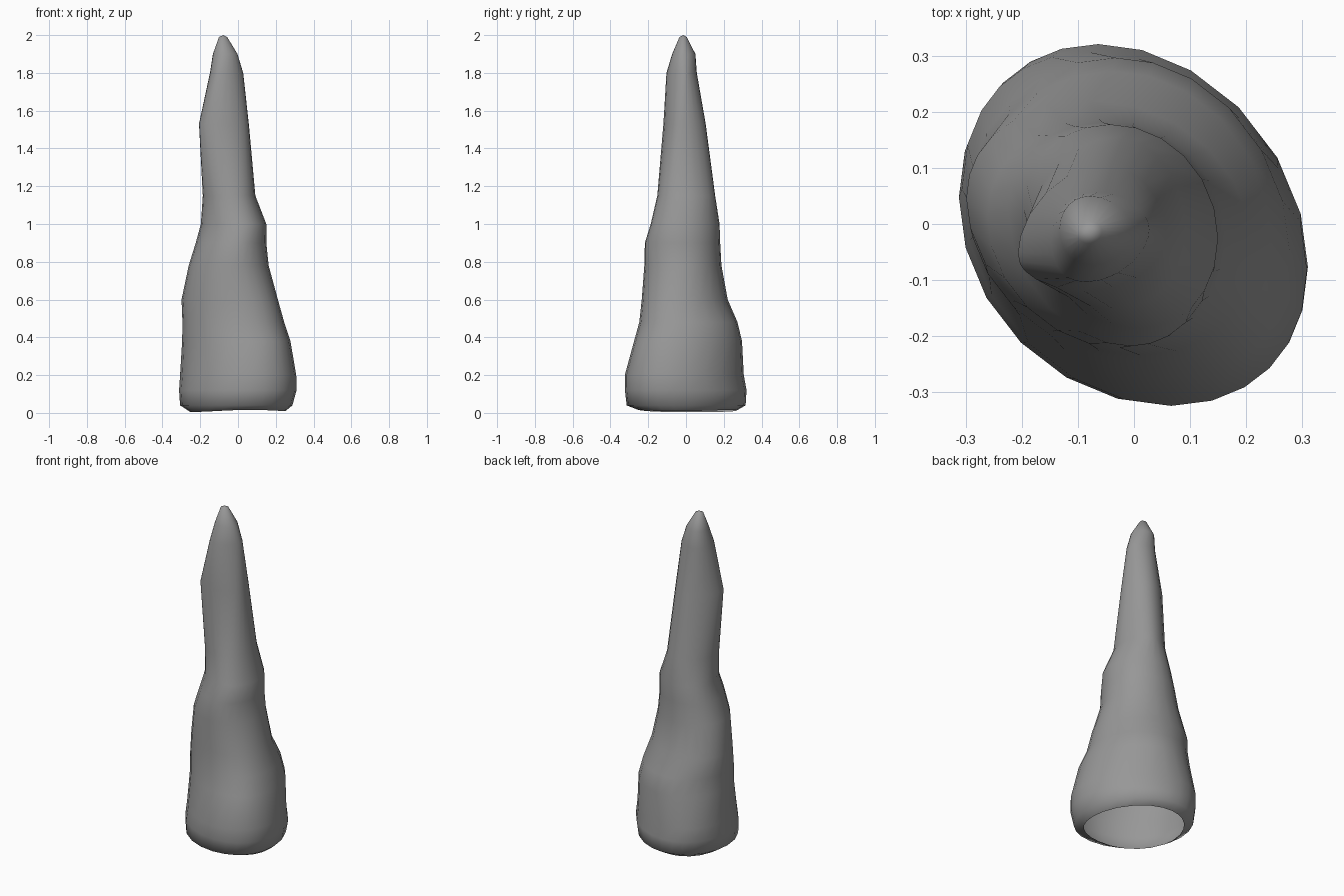
import bpy, bmesh
from math import sin, cos, pi

SIDES = 24

# Cross-sections: height, then reach from the axis in 8 compass directions
# (+x, +x+y, +y, -x+y, -x, -x-y, -y, +x-y)
SECTIONS = [
    (0.01, .250, .230, .270, .280, .250, .240, .250, .280),
    (0.04, .285, .272, .315, .332, .305, .292, .310, .338),
    (0.12, .308, .280, .320, .344, .310, .295, .320, .355),
    (0.20, .308, .267, .305, .344, .305, .285, .323, .353),
    (0.38, .267, .275, .290, .315, .290, .267, .265, .320),
    (0.48, .237, .248, .268, .300, .290, .262, .240, .272),
    (0.60, .205, .195, .215, .294, .295, .252, .230, .244),
    (0.78, .160, .160, .185, .244, .260, .240, .220, .194),
    (0.90, .150, .150, .180, .222, .225, .210, .220, .188),
    (1.00, .147, .152, .175, .205, .195, .182, .185, .180),
    (1.15, .090, .115, .155, .170, .187, .180, .150, .122),
    (1.53, .055, .065, .105, .150, .205, .200, .115, .080),
    (1.80, .032, .022, .060, .110, .150, .150, .107, .042),
    (1.90, .000, .000, .052, .105, .134, .120, .075, .020),
    (1.99, -.058, -.045, .003, .065, .100, .089, .034, -.025),
]


def outline(reach):
    """Smooth closed outline touching the given reach in each direction."""
    n = len(reach)
    waves = [(k, 2 / n * sum(h * cos(k * 2 * pi * i / n) for i, h in enumerate(reach)),
              2 / n * sum(h * sin(k * 2 * pi * i / n) for i, h in enumerate(reach)))
             for k in (1, 2, 3)]
    waves[2] = (3, waves[2][1] * .7, waves[2][2] * .7)
    pts = []
    for i in range(SIDES):
        t = 2 * pi * i / SIDES
        h = sum(reach) / n + sum(a * cos(k * t) + b * sin(k * t) for k, a, b in waves)
        d = sum(k * (b * cos(k * t) - a * sin(k * t)) for k, a, b in waves)
        pts.append((h * cos(t) - d * sin(t), h * sin(t) + d * cos(t)))
    return pts


# Rock spire: loft through the sections, hollow and open underneath
bm = bmesh.new()
rings = [[bm.verts.new((x, y, z)) for x, y in outline(reach)] for z, *reach in SECTIONS]
for v in rings[0]:
    v.co.z += 0.006 * sin(9 * v.co.x + 1)
for low, high in zip(rings, rings[1:]):
    for i in range(SIDES):
        j = (i + 1) % SIDES
        bm.faces.new((low[i], low[j], high[j], high[i]))

# Blunt point
tip = bm.verts.new((-.078, -.015, 2.0))
for i in range(SIDES):
    bm.faces.new((rings[-1][i], rings[-1][(i + 1) % SIDES], tip))
for f in bm.faces:
    f.smooth = True

mesh = bpy.data.meshes.new("rock_spire")
bm.to_mesh(mesh)
bm.free()
spire = bpy.data.objects.new("rock_spire", mesh)
bpy.context.collection.objects.link(spire)

# Dark stone
stone = bpy.data.materials.new("dark_stone")
stone.diffuse_color = (.31, .31, .31, 1)
mesh.materials.append(stone)
